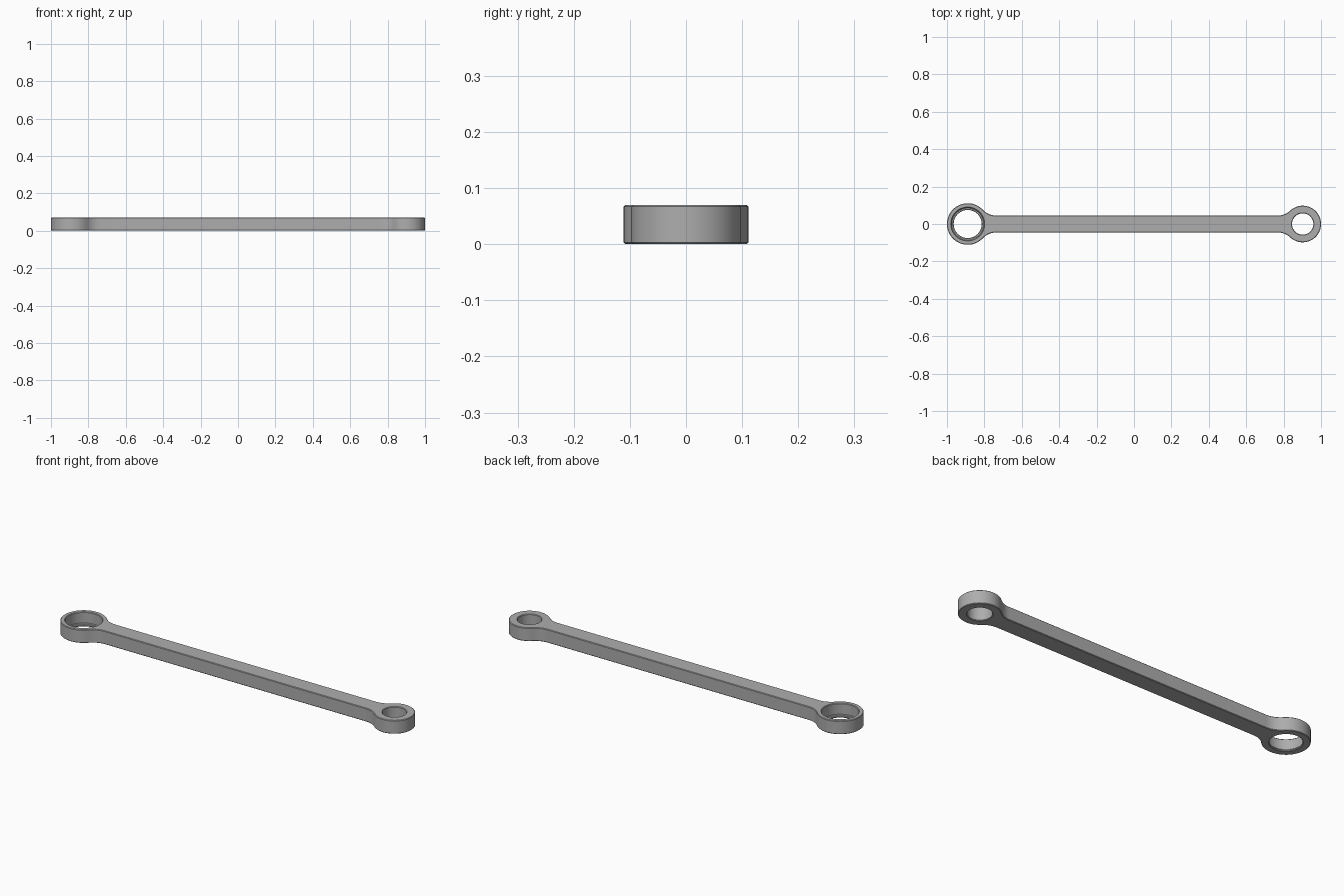
import bpy, bmesh, math

cube = bpy.data.objects.get("Cube")
if cube:
    bpy.data.objects.remove(cube, do_unlink=True)

HEIGHT, BAR_HALF, FILLET, CHAMFER = 0.07, 0.045, 0.1, 0.003
BIG_R, SMALL_R = 0.111, 0.098
BIG_X, SMALL_X = -1 + BIG_R, 1 - SMALL_R

steel = bpy.data.materials.new("grey_steel")
steel.use_nodes = True
GREY = (0.42, 0.42, 0.42, 1)
steel.diffuse_color = GREY
steel.node_tree.nodes["Principled BSDF"].inputs["Base Color"].default_value = GREY


def arc(cx, cy, r, a0, a1, n):
    return [(cx + r * math.cos(a0 + (a1 - a0) * i / n),
             cy + r * math.sin(a0 + (a1 - a0) * i / n)) for i in range(n + 1)]


def half_end(cx, r, side):
    """Upper outline of one eye, from its outer tip to where the fillet meets the bar."""
    d = math.sqrt((r + FILLET) ** 2 - (BAR_HALF + FILLET) ** 2)
    a = math.atan2(BAR_HALF + FILLET, d)
    pts = arc(0, 0, r, math.pi, a, 24)
    pts += arc(d, BAR_HALF + FILLET, FILLET, math.pi + a, 1.5 * math.pi, 8)[1:]
    return [(cx + side * x, y) for x, y in pts]


# Link outline, mirrored across the long axis
upper = half_end(BIG_X, BIG_R, 1) + half_end(SMALL_X, SMALL_R, -1)[::-1]
outline = upper + [(x, -y) for x, y in upper[-2:0:-1]]

bm = bmesh.new()
face = bm.faces.new([bm.verts.new((x, y, 0)) for x, y in outline])
top = bmesh.ops.extrude_face_region(bm, geom=[face])["geom"]
bmesh.ops.translate(bm, vec=(0, 0, HEIGHT),
                    verts=[v for v in top if isinstance(v, bmesh.types.BMVert)])
bmesh.ops.recalc_face_normals(bm, faces=bm.faces)
mesh = bpy.data.meshes.new("connecting_link")
bm.to_mesh(mesh)
bm.free()
mesh.materials.append(steel)
link = bpy.data.objects.new("connecting_link", mesh)
bpy.context.collection.objects.link(link)
bpy.context.view_layer.objects.active = link


def bore(x, radius, z0):
    """Cut a round hole upward from z0 through the top."""
    z1 = HEIGHT + 0.05
    bpy.ops.mesh.primitive_cylinder_add(vertices=48, radius=radius, depth=z1 - z0,
                                        location=(x, 0, (z0 + z1) / 2))
    cutter = bpy.context.object
    cutter.name = "bore_cutter"
    cutter.hide_render = True
    cutter.data.materials.append(steel)
    bpy.context.view_layer.objects.active = link
    mod = link.modifiers.new("bore", 'BOOLEAN')
    mod.operation, mod.solver, mod.object = 'DIFFERENCE', 'EXACT', cutter
    bpy.ops.object.modifier_apply(modifier=mod.name)
    bpy.data.objects.remove(cutter, do_unlink=True)


# Bearing seat with a thin retaining lip, and the plain pin hole
bore(BIG_X, 0.088, 0.01)
bore(BIG_X, 0.075, -0.05)
bore(SMALL_X, 0.057, -0.05)

# Small chamfer on every sharp rim
bevel = link.modifiers.new("chamfer", 'BEVEL')
bevel.width, bevel.segments = CHAMFER, 1
bevel.limit_method, bevel.angle_limit = 'ANGLE', math.radians(40)
bpy.ops.object.modifier_apply(modifier=bevel.name)

bpy.ops.object.select_all(action='DESELECT')
link.select_set(True)
bpy.ops.object.shade_smooth_by_angle(angle=math.radians(30))
